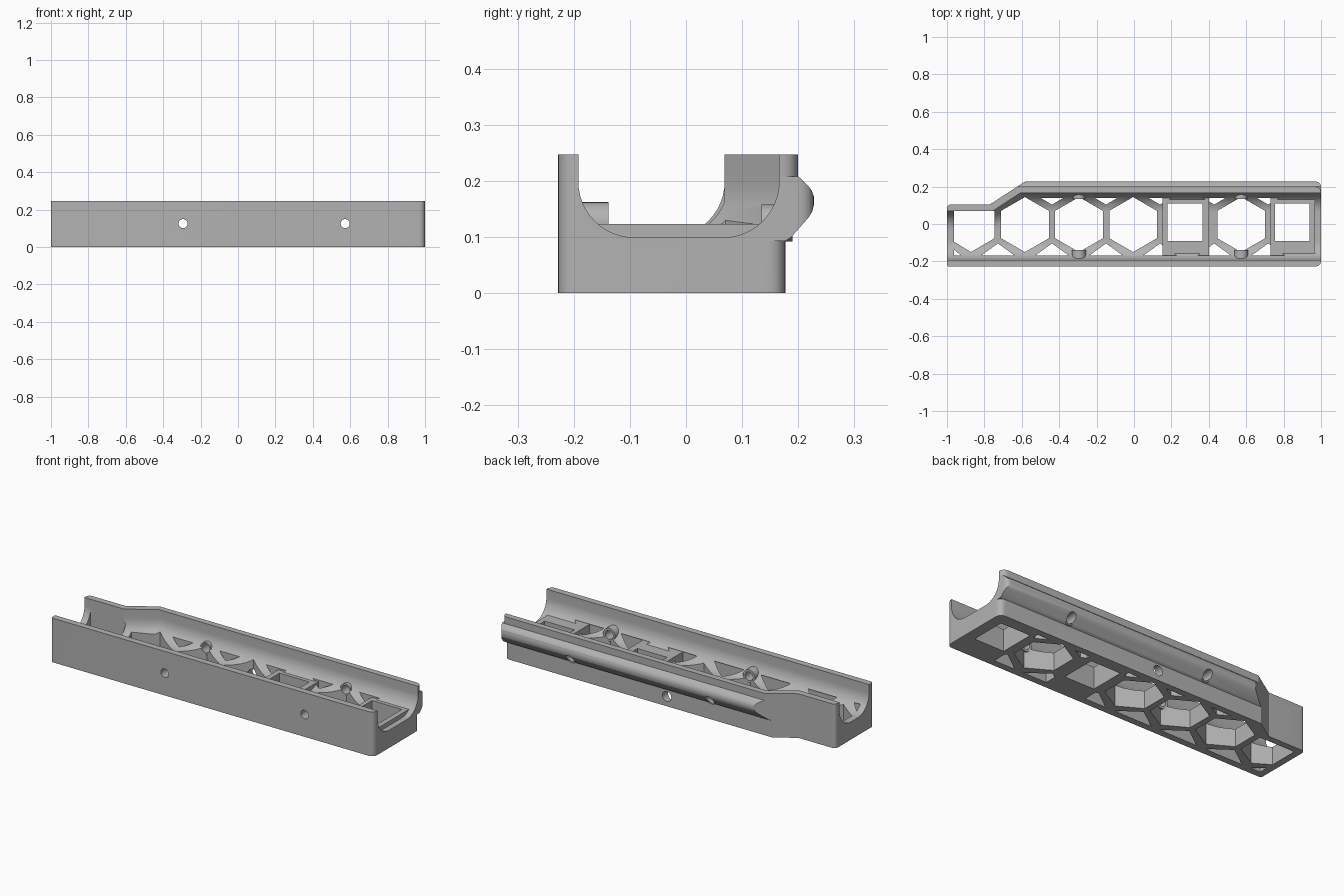
import bpy, bmesh, math
from mathutils import Vector

if "Cube" in bpy.data.objects:
    bpy.data.objects.remove(bpy.data.objects["Cube"])

grey = bpy.data.materials.new("mid grey")
grey.use_nodes = True
COLOUR = (0.45, 0.45, 0.45, 1)
grey.diffuse_color = COLOUR
grey.node_tree.nodes["Principled BSDF"].inputs["Base Color"].default_value = COLOUR


def loft(name, rings):
    """Closed solid through rings of equal point count."""
    bm = bmesh.new()
    loops = [[bm.verts.new(p) for p in ring] for ring in rings]
    n = len(loops[0])
    for a, b in zip(loops, loops[1:]):
        for i in range(n):
            j = (i + 1) % n
            bm.faces.new((a[i], a[j], b[j], b[i]))
    bm.faces.new(loops[0])
    bm.faces.new(loops[-1])
    bmesh.ops.recalc_face_normals(bm, faces=bm.faces)
    mesh = bpy.data.meshes.new(name)
    bm.to_mesh(mesh)
    bm.free()
    mesh.materials.append(grey)
    obj = bpy.data.objects.new(name, mesh)
    bpy.context.collection.objects.link(obj)
    return obj


def prism(name, pts, z0, z1):
    return loft(name, [[(x, y, z) for x, y in pts] for z in (z0, z1)])


def box(name, x0, x1, y0, y1, z0, z1):
    return prism(name, [(x0, y0), (x1, y0), (x1, y1), (x0, y1)], z0, z1)


def rod(name, x, z, r, y0, y1):
    angles = [math.tau * i / 32 for i in range(32)]
    return loft(name, [[(x + r * math.cos(a), y, z + r * math.sin(a)) for a in angles]
                       for y in (y0, y1)])


def boolean(target, tool, operation):
    mod = target.modifiers.new(operation, "BOOLEAN")
    mod.operation, mod.solver, mod.object = operation, "EXACT", tool
    bpy.context.view_layer.objects.active = target
    bpy.ops.object.modifier_apply(modifier=mod.name)
    bpy.data.objects.remove(tool)


def rounded(corners):
    """Outline from (x, y, radius) corners."""
    pts = []
    for i, (x, y, r) in enumerate(corners):
        p = Vector((x, y))
        if not r:
            pts.append(p)
            continue
        a = p + (Vector(corners[i - 1][:2]) - p).normalized() * r
        b = p + (Vector(corners[(i + 1) % len(corners)][:2]) - p).normalized() * r
        for k in range(7):
            t = k / 6
            pts.append(a * (1 - t) ** 2 + p * 2 * t * (1 - t) + b * t * t)
    return pts


FRONT, NARROW, TOP = -0.228, 0.105, 0.247


def outline(back):
    """Plan of the body, narrowing along a slanted shoulder at its right end."""
    shoulder = -0.77 + (back - NARROW) / 0.65
    return rounded([(-1, FRONT, 0.015), (1, FRONT, 0.035), (1, back, 0.035),
                    (shoulder, back, 0), (-0.77, NARROW, 0), (-1, NARROW, 0.025)])


# Body: lower tray, upper walls and the bulging rail along the back
body = prism("handguard_body", outline(0.177), 0, 0.15)
boolean(body, prism("upper_walls", outline(0.2), 0.15, TOP), "UNION")
rail_section = [(0.0, 0.093), (0.177, 0.093), (0.187, 0.099), (0.218, 0.134), (0.225, 0.145),
                (0.228, 0.157), (0.228, 0.172), (0.224, 0.183), (0.217, 0.192),
                (0.2, 0.208), (0.0, 0.208)]
rail = loft("back_rail", [[(x, y, z) for y, z in rail_section] for x in (-0.9, 1.1)])
boolean(rail, prism("rail_plan", outline(0.228), -0.1, 0.4), "INTERSECT")
boolean(body, rail, "UNION")


# U-shaped channel along the top
def channel_ring(x, right, left=-0.192, r=0.1, z=0.199):
    arc = [math.pi / 2 * i / 12 for i in range(13)]
    pts = [(left, 0.4)]
    pts += [(left + r - r * math.cos(a), z - r * math.sin(a)) for a in arc]
    pts += [(right - r + r * math.cos(a), z - r * math.sin(a)) for a in reversed(arc)]
    return [(x, y, h) for y, h in pts + [(right, 0.4)]]


channel = loft("channel", [channel_ring(x, y) for x, y in
                           ((-1.1, 0.069), (-0.755, 0.069), (-0.608, 0.166), (1.1, 0.166))])
boolean(body, channel, "DIFFERENCE")

# Honeycomb openings through the floor
PITCH, R, HEX_X = 0.289, 0.147, -0.294
for step in (-1, 0, 1, 3):
    cx = HEX_X + step * PITCH
    hexagon = [(cx + R * math.sin(k * math.pi / 3), R * math.cos(k * math.pi / 3) - 0.003)
               for k in range(6)]
    boolean(body, prism("hexagon", hexagon, -0.1, 0.4), "DIFFERENCE")
end_cell = [(-0.962, -0.095), (-0.872, -0.15), (-0.745, -0.076), (-0.745, 0.069), (-0.962, 0.069)]
boolean(body, prism("end_cell", end_cell, -0.1, 0.4), "DIFFERENCE")

# Triangular openings between the cells and the side walls
VALLEY = 0.104
for step in range(-2, 4):
    cx = HEX_X + (step + 0.5) * PITCH
    for base in (-0.19, 0.14):
        if base > 0 and step == -2:
            continue
        side = math.copysign(1, base)
        half = (abs(base) - VALLEY) * 1.732 * (0.8 if base < 0 else 1)
        tri = [(cx, side * VALLEY), (cx - half, base), (cx + half, base)]
        boolean(body, prism("triangle", tri, -0.1, 0.135), "DIFFERENCE")
corner = [(-0.962, -0.19), (-0.962, -0.137), (-0.9, -0.19)]
boolean(body, prism("corner_triangle", corner, -0.1, 0.135), "DIFFERENCE")

# Raised blocks with square openings
for x0, x1, hole in ((0.152, 0.4, 0.18), (0.73, 0.968, 0.754)):
    boolean(body, box("block", x0, x1, -0.2, 0.16, 0, 0.123), "UNION")
    boolean(body, box("square", hole, hole + 0.185, -0.09, 0.11, -0.1, 0.4), "DIFFERENCE")

# Screw bosses and cross holes
for x in (HEX_X, HEX_X + 3 * PITCH):
    boolean(body, rod("front_boss", x, 0.125, 0.037, -0.21, -0.138), "UNION")
    boolean(body, rod("back_boss", x, 0.125, 0.033, 0.135, 0.19), "UNION")
    boolean(body, rod("screw_hole", x, 0.125, 0.024, -0.4, 0.4), "DIFFERENCE")
boolean(body, rod("back_hole", HEX_X + PITCH, 0.055, 0.028, 0.05, 0.4), "DIFFERENCE")

bpy.ops.object.select_all(action="DESELECT")
body.select_set(True)
bpy.context.view_layer.objects.active = body
bpy.ops.object.shade_smooth_by_angle(angle=math.radians(30))
